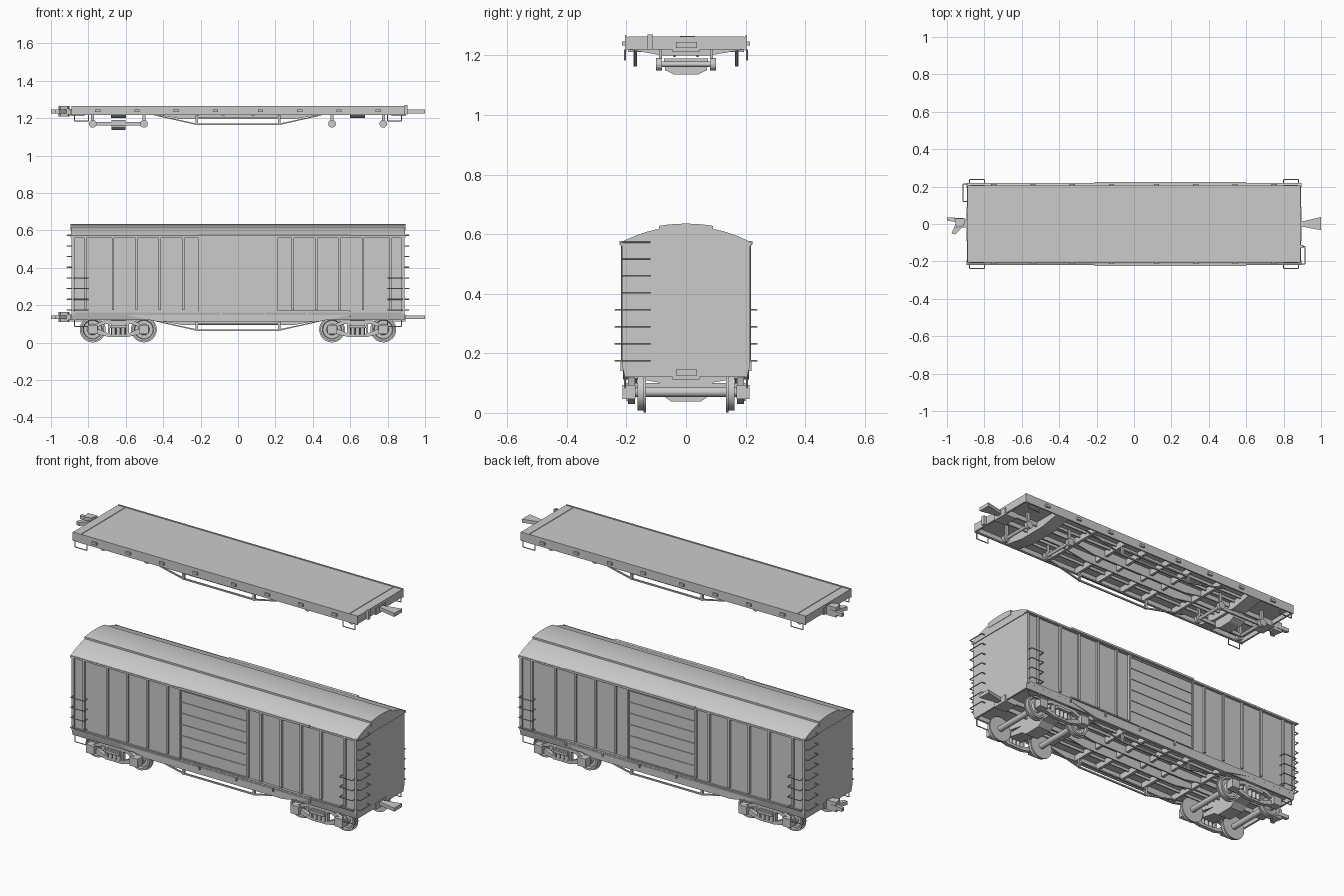
import bpy, bmesh, math
from mathutils import Vector

if "Cube" in bpy.data.objects:
    bpy.data.objects.remove(bpy.data.objects["Cube"])

GREY = (0.6, 0.6, 0.6, 1)
grey = bpy.data.materials.new("plain grey")
grey.use_nodes = True
grey.diffuse_color = GREY
grey.node_tree.nodes["Principled BSDF"].inputs["Base Color"].default_value = GREY

# Main dimensions shared by the parts
HALF, SIDE = 0.89, 0.205
SILL, FLOOR, EAVE = 0.12, 0.15, 0.565
TRUCK, AXLE_GAP, AXLE_Z = 0.64, 0.137, 0.07
DOOR, RAIL_END = 0.21, 0.6
LADDER_START, LADDER_STEP = 0.175, 0.057
DECK_LIFT = 1.1


def around(centre, width):
    return centre - width / 2, centre + width / 2


def skin(depth):
    """Sideways span of a piece standing proud of the side by depth."""
    return SIDE - 0.01, SIDE + depth


def symmetric(half):
    """Completes an outline whose right half is given."""
    return half + [(-u, v) for u, v in reversed(half)]


def shifted(outline, offset):
    return [(u + offset, v) for u, v in outline]


class Part:
    """Collects simple solids into one named object."""

    def __init__(self, name, lift=0):
        self.name, self.lift, self.bm = name, lift, bmesh.new()

    def skin_rings(self, rings, closed):
        """Joins equal rings of points into a solid."""
        rows = [[self.bm.verts.new(point) for point in ring] for ring in rings]
        if not closed:
            self.bm.faces.new(rows[0])
            self.bm.faces.new(rows[-1][::-1])
        following = rows[1:] + rows[:1] if closed else rows[1:]
        for row, after in zip(rows, following):
            for i in range(len(row)):
                self.bm.faces.new((row[i - 1], row[i], after[i], after[i - 1]))

    def prism(self, outline, span, axis):
        def place(u, v, along):
            return {"x": (along, u, v), "y": (u, along, v), "z": (u, v, along)}[axis]
        self.skin_rings([[place(u, v, along) for u, v in outline] for along in span], False)

    def box(self, x, y, z):
        (left, right), (near, far) = x, y
        self.prism([(left, near), (right, near), (right, far), (left, far)], z, "z")

    def rod(self, start, end, radius, sides=12):
        start, end = Vector(start), Vector(end)
        direction = end - start
        matrix = direction.to_track_quat("Z", "Y").to_matrix().to_4x4()
        matrix.translation = (start + end) / 2
        bmesh.ops.create_cone(self.bm, cap_ends=True, segments=sides, radius1=radius,
                              radius2=radius, depth=direction.length, matrix=matrix)

    def staple(self, start, end, reach, radius=0.003):
        """Bent wire standing out from two fixing points."""
        start, end, reach = Vector(start), Vector(end), Vector(reach)
        path = [start, start + reach, end + reach, end]
        for a, b in zip(path, path[1:]):
            self.rod(a, b, radius, sides=6)

    def lathe(self, profile, x, z, sides=32):
        """Spins a (radius, y) profile about a crosswise axle."""
        turns = [math.tau * k / sides for k in range(sides)]
        self.skin_rings([[(x + r * math.cos(t), y, z + r * math.sin(t)) for r, y in profile]
                         for t in turns], True)

    def done(self, mirror="", smooth=False):
        bmesh.ops.recalc_face_normals(self.bm, faces=self.bm.faces)
        mesh = bpy.data.meshes.new(self.name)
        self.bm.to_mesh(mesh)
        self.bm.free()
        mesh.materials.append(grey)
        part = bpy.data.objects.new(self.name, mesh)
        part.location.z = self.lift
        bpy.context.collection.objects.link(part)
        if mirror:
            modifier = part.modifiers.new("mirror", "MIRROR")
            modifier.use_axis = [axis in mirror for axis in "xyz"]
            modifier.use_mirror_merge = False
        if smooth:
            bpy.ops.object.select_all(action="DESELECT")
            part.select_set(True)
            bpy.context.view_layer.objects.active = part
            bpy.ops.object.shade_smooth_by_angle(angle=math.radians(35))


def underframe(car, lift):
    inside = SIDE - 0.01
    floor = Part(car + "_floor", lift)
    floor.box((-HALF, HALF), (-inside, inside), (FLOOR - 0.005, FLOOR + 0.005))
    floor.done()

    sills = Part(car + "_sills", lift)
    sills.box((-HALF, HALF), (inside, SIDE), (SILL, FLOOR))
    fishbelly = symmetric([(HALF, FLOOR), (HALF, SILL), (0.45, SILL), (0.3, 0.095)])
    sills.prism(fishbelly, (0.035, 0.042), "y")
    for y in (0.08, 0.13):
        sills.box((-RAIL_END, RAIL_END), around(y, 0.006), (SILL + 0.01, FLOOR))
    sills.done(mirror="y")

    beams = Part(car + "_cross_beams", lift)
    beams.box((HALF - 0.01, HALF), (-SIDE, SIDE), (SILL, FLOOR))
    beams.box((HALF - 0.07, HALF + 0.005), around(0, 0.09), (SILL - 0.008, FLOOR))
    beams.prism(symmetric([(inside, FLOOR), (inside, SILL), (0.08, 0.1)]),
                around(TRUCK, 0.08), "x")
    for x in (0.08, 0.22, 0.42):
        beams.box(around(x, 0.016), (-inside, inside), (SILL - 0.008, FLOOR))
    beams.done(mirror="x")

    # Truss bar, tie and queen posts under each side
    truss = Part(car + "_trusses", lift)
    track, post, low = 0.17, 0.22, 0.063
    width = around(track, 0.008)
    truss.prism(symmetric([(post, low), (0.47, SILL), (0.45, SILL), (post, low + 0.008)]),
                width, "y")
    truss.box((-post, post), width, around(0.1, 0.007))
    for x in (-post, post):
        truss.box(around(x, 0.012), around(track, 0.012), (low, SILL))
    truss.done(mirror="y")

    stirrups = Part(car + "_stirrups", lift)
    stirrups.staple((0.8, SIDE, SILL), (0.875, SIDE, SILL), (0, 0, -0.035))
    stirrups.done(mirror="xy")

    # Slim flared coupler at one end, heavy hooked knuckle at the other
    slim = Part(car + "_slim_coupler", lift)
    slim.prism([(HALF, -0.012), (1, -0.033), (1, 0.037), (HALF, 0.012)], around(0.135, 0.02), "z")
    slim.done()
    knuckle = Part(car + "_knuckle_coupler", lift)
    knuckle.box((-0.93, -HALF), around(0, 0.035), around(0.135, 0.03))
    knuckle.prism([(-0.9, 0.03), (-1, 0.036), (-1, 0.018), (-0.95, 0.01), (-0.975, -0.05),
                   (-0.955, -0.056), (-0.91, -0.01)], around(0.135, 0.02), "z")
    knuckle.prism([(-0.9, 0.03), (-0.96, 0.03), (-0.95, -0.02), (-0.91, -0.01)],
                  around(0.137, 0.055), "z")
    knuckle.done()


# Flat car deck with raised planking, side channels and stake pockets
underframe("flat_car", DECK_LIFT)
deck = Part("flat_car_deck", DECK_LIFT)
plank_side, plank_end, plank_top = SIDE - 0.01, 0.835, 0.164
deck.box((-HALF, HALF), (-SIDE, SIDE), (FLOOR, 0.161))
deck.box((-plank_end, plank_end), (-plank_side, plank_side), (FLOOR, plank_top))
for end in (-1, 1):
    edges = sorted((end * HALF, end * (plank_end + 0.007)))
    deck.box(edges, (-plank_side, plank_side), (FLOOR, plank_top))
deck.done()
channels = Part("flat_car_side_channels", DECK_LIFT)
channels.box((-HALF, HALF), (SIDE - 0.007, SIDE), (SILL - 0.004, plank_top + 0.002))
channels.done(mirror="y")
pockets = Part("flat_car_stake_pockets", DECK_LIFT)
for i in range(4):
    pockets.box(around(SILL + 0.21 * i, 0.028), skin(0.01), around(0.14, 0.014))
pockets.done(mirror="xy")
brake_post = Part("flat_car_brake_post", DECK_LIFT)
brake_post.box((HALF, HALF + 0.015), around(-0.12, 0.018), (SILL, 0.17))
brake_post.done()

# Brake rollers, hangers and reservoir below the flat car
rigging = Part("flat_car_brake_rigging", DECK_LIFT)
for x in (TRUCK - AXLE_GAP, TRUCK + AXLE_GAP):
    rigging.rod((x, 0, AXLE_Z), (x, 0.1, AXLE_Z), 0.009)
    rigging.rod((x, 0.08, AXLE_Z), (x, 0.1, AXLE_Z), 0.021)
    rigging.box(around(x, 0.016), around(0.085, 0.01), (AXLE_Z, FLOOR))
rigging.done(mirror="xy")
beam = Part("flat_car_brake_beams", DECK_LIFT)
beam.box(around(-TRUCK, 2 * AXLE_GAP), around(0.075, 0.01), around(AXLE_Z, 0.018))
beam.done(mirror="y")
reservoir = Part("flat_car_reservoir", DECK_LIFT)
reservoir.prism(symmetric([(0.075, 0.09), (0.07, 0.05), (0.04, 0.036)]), around(-TRUCK, 0.075), "x")
reservoir.done()

# Box car walls with ribs, corner posts and a side sill that steps up over the trucks
underframe("box_car", 0)
shell = Part("box_car_shell")
shell.box((-HALF, HALF), (-SIDE, SIDE), (FLOOR, EAVE))
shell.done()
side_sill = Part("box_car_side_sills")
side_sill.prism(symmetric([(HALF, 0.165), (HALF, 0.147), (RAIL_END, 0.147), (0.43, 0.112)]),
                skin(0.007), "y")
side_sill.prism([(SIDE, 0.165), (SIDE + 0.01, 0.16), (SIDE, SILL), (SIDE - 0.01, SILL)],
                (-HALF, HALF), "x")
side_sill.done(mirror="y")
ribs = Part("box_car_ribs")
for x in [0.293 + 0.125 * i for i in range(4)] + [0.815]:
    ribs.box(around(x, 0.012), skin(0.011), (LADDER_START, EAVE))
ribs.box((HALF - 0.015, HALF), skin(0.01), (FLOOR, EAVE))
ribs.done(mirror="xy")


# Arched roof with a raised centre sheet and eave strips
def arch(half_width, lift, base, steps=20):
    outline = [(half_width, base)]
    for k in range(steps + 1):
        y = half_width * math.cos(math.pi * k / steps)
        outline.append((y, 0.625 + lift - abs(y) ** 2.2 * 1.5))
    return outline + [(-half_width, base)]


roof = Part("box_car_roof")
roof.prism(arch(0.217, 0, EAVE - 0.005), (-HALF - 0.004, HALF + 0.004), "x")
roof.prism(arch(0.09, 0.01, RAIL_END), (-HALF - 0.006, HALF + 0.006), "x")
roof.done(smooth=True)
eaves = Part("box_car_eaves")
eaves.box((-HALF - 0.006, HALF + 0.006), skin(0.015), (EAVE - 0.003, EAVE + 0.007))
eaves.done(mirror="y")

# Sliding doors with ridges, stiles, rails and rail brackets
doors = Part("box_car_doors")
doors.box((-DOOR, DOOR), skin(0.008), (LADDER_START, EAVE))
for x in (-DOOR, DOOR):
    doors.box(around(x, 0.01), skin(0.014), (LADDER_START, EAVE))
for i in range(7):
    doors.box((-DOOR, DOOR), skin(0.012), around(LADDER_START + 0.063 * i, 0.006))
doors.done(mirror="y")
rails = Part("box_car_door_rails")
rails.box((-DOOR, RAIL_END), skin(0.019), around(EAVE + 0.006, 0.011))
rails.box((-DOOR, RAIL_END), skin(0.015), around(0.167, 0.007))
for i in range(4):
    rails.box(around(-0.09 + 0.23 * i, 0.008), skin(0.015), (0.14, 0.167))
rails.done(mirror="y")

# Full ladders on diagonally opposite ends, short ones at every corner
end_ladders = Part("box_car_end_ladders")
for end in (-1, 1):
    for i in range(8):
        z = LADDER_START + LADDER_STEP * i
        end_ladders.staple((end * HALF, -end * SILL, z), (end * HALF, -end * 0.213, z),
                           (end * 0.023, 0, 0))
end_ladders.done()
side_ladders = Part("box_car_side_ladders")
for i in range(4):
    z = LADDER_START + LADDER_STEP * i
    side_ladders.staple((0.8, SIDE, z), (0.88, SIDE, z), (0, 0.032, 0))
side_ladders.done(mirror="xy")

# Flanged wheels on axles
wheels = Part("wheelsets")
hub, tread, flange = 0.015, 0.062, 0.069
back, lip, web, face = 0.134, 0.142, 0.15, 0.162
wheel = [(hub, back), (flange, back), (flange, lip), (tread, lip), (tread, face), (0.052, face),
         (0.048, web), (0.03, web), (0.025, face), (hub, face)]
for x in (TRUCK - AXLE_GAP, TRUCK + AXLE_GAP):
    wheels.lathe(wheel, x, AXLE_Z)
    wheels.rod((x, 0, AXLE_Z), (x, SIDE, AXLE_Z), hub + 0.001, sides=16)
wheels.done(mirror="xy", smooth=True)

# Truck side frames: arch bars, columns, springs and axle boxes
frames = Part("truck_side_frames")
frame_y = around(0.183, 0.022)
upper = symmetric([(0.08, 0.118), (0.15, 0.085), (0.15, AXLE_Z), (AXLE_Z, 0.1)])
lower = symmetric([(0.045, 0.045), (0.1, AXLE_Z), (0.15, AXLE_Z), (0.15, 0.055), (0.05, 0.03)])
for outline in (upper, lower):
    frames.prism(shifted(outline, TRUCK), frame_y, "y")
for offset in (-0.05, 0.05):
    frames.box(around(TRUCK + offset, 0.012), frame_y, (0.04, 0.105))
for offset in (-0.026, 0, 0.026):
    frames.rod((TRUCK + offset, 0.188, 0.04), (TRUCK + offset, 0.188, 0.08), 0.011)
for offset in (-AXLE_GAP, AXLE_GAP):
    frames.box(around(TRUCK + offset, 0.05), around(0.191, 0.044), around(AXLE_Z, 0.048))
frames.box(around(TRUCK, 0.09), around(0.188, 0.046), around(0.085, 0.014))
frames.done(mirror="xy", smooth=True)
bolsters = Part("truck_bolsters")
bolsters.prism(symmetric([(0.2, 0.1), (0.2, 0.08), (0.08, 0.06), (0.05, 0.038)]),
               around(TRUCK, 0.08), "x")
bolsters.done(mirror="x")
